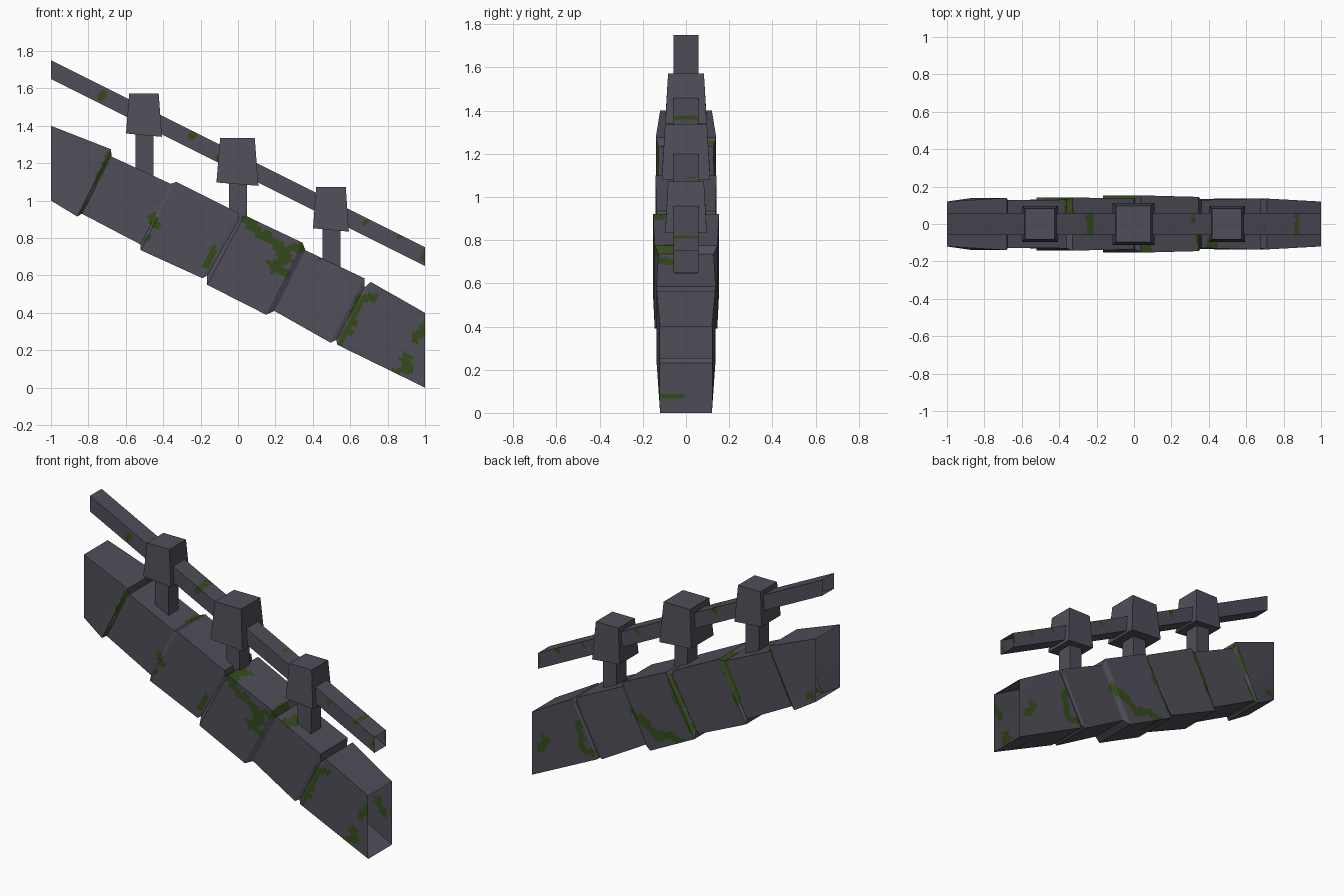
import bpy, bmesh
from mathutils import Vector, noise

if "Cube" in bpy.data.objects:
    bpy.data.objects.remove(bpy.data.objects["Cube"])


def material(name, rgb):
    m = bpy.data.materials.new(name)
    m.diffuse_color = (*rgb, 1)
    m.use_nodes = True
    m.node_tree.nodes["Principled BSDF"].inputs["Base Color"].default_value = m.diffuse_color
    return m


STONE = material("dark stone", (0.080, 0.077, 0.100))
MOSS = material("moss green", (0.035, 0.070, 0.012))

# Moss strokes in the x-z plane: (side, radius, points); side -1 front, 1 back, 0 both
WALL_MOSS = [
    (-1, .028, [(.05, .90), (.12, .82), (.2, .78), (.24, .74), (.34, .75)]),
    (-1, .026, [(.2, .77), (.26, .69), (.18, .66), (.25, .61)]),
    (-1, .02, [(.55, .25), (.62, .38), (.65, .48), (.73, .48)]),
    (-1, .032, [(.95, .26), (1.0, .30)]),
    (-1, .03, [(.85, .08), (.9, .10), (.9, .16)]),
    (-1, .022, [(-.45, .91), (-.44, .86)]),
    (-1, .012, [(-.49, .79), (-.47, .81)]),
    (-1, .014, [(-.17, .65), (-.13, .74)]),
    (0, .012, [(-.69, 1.25), (-.76, 1.09)]),
    (0, .009, [(-.80, 1.0), (-.845, .93)]),
    (1, .028, [(.28, .60), (.17, .55), (.1, .49), (.0, .53), (-.08, .50)]),
    (1, .02, [(.01, .88), (-.08, .70), (-.14, .60)]),
    (1, .022, [(-.35, 1.09), (-.41, 1.0), (-.46, .86)]),
    (1, .03, [(.93, .20), (.9, .25)]),
    (1, .024, [(.56, .27), (.63, .26), (.66, .42)]),
    (1, .018, [(-.97, 1.03), (-.94, 1.02)]),
    (-1, .015, [(.40, .73), (.45, .70)]),
]
RAIL_MOSS = [
    (-1, .018, [(-.73, 1.55), (-.72, 1.57)]),
    (0, .018, [(-.25, 1.34), (-.23, 1.37)]),
    (-1, .014, [(-.11, 1.22), (-.1, 1.24)]),
    (0, .013, [(.68, .88), (.69, .89)]),
    (0, .016, [(.86, .80), (.87, .81)]),
    (0, .018, [(.99, .70), (1.0, .72)]),
    (1, .014, [(.3, 1.07), (.31, 1.08)]),
]


def stroke_distance(p, a, b):
    d = b - a
    t = max(0, min(1, (p - a).dot(d) / d.length_squared))
    return (p - a - d * t).length


def mossy(c, strokes):
    p = Vector((c.x, c.z))
    wobble = 1 + .7 * noise.noise(c * 22)
    for side, r, pts in strokes:
        if side * c.y < 0:
            continue
        for a, b in zip(pts, pts[1:]):
            if stroke_distance(p, Vector(a), Vector(b)) < r * wobble:
                return True
    return False


def finish(bm, name):
    bmesh.ops.recalc_face_normals(bm, faces=bm.faces)
    me = bpy.data.meshes.new(name)
    bm.to_mesh(me)
    bm.free()
    me.materials.append(STONE)
    me.materials.append(MOSS)
    ob = bpy.data.objects.new(name, me)
    bpy.context.collection.objects.link(ob)
    return ob


def loft(name, rings, cuts, strokes):
    """Open-ended tube through rings of (top x, top z, bottom x, bottom z, half width)."""
    bm = bmesh.new()
    prev = None
    for tx, tz, bx, bz, w in rings:
        ring = [bm.verts.new(v) for v in
                ((tx, -w, tz), (tx, w, tz), (bx, w, bz), (bx, -w, bz))]
        if prev:
            for i in range(4):
                j = (i + 1) % 4
                bm.faces.new((prev[i], prev[j], ring[j], ring[i]))
        prev = ring
    bmesh.ops.subdivide_edges(bm, edges=bm.edges[:], cuts=cuts, use_grid_fill=True)
    for f in bm.faces:
        f.material_index = int(mossy(f.calc_center_median(), strokes))
    return finish(bm, name)


def tapered_box(name, x, z0, z1, bottom, top, tilt=0):
    """Box with (half x, half y) sizes at the bottom and top; tilt drops the lower right edge."""
    bm = bmesh.new()
    bmesh.ops.create_cube(bm, size=2)
    for v in bm.verts:
        up = v.co.z > 0
        hx, hy = top if up else bottom
        z = z1 if up else z0 - tilt * v.co.x
        v.co = (x + hx * v.co.x, hy * v.co.y, z)
    return finish(bm, name)


# Sloping wall of six stepped stone blocks
loft("stone_wall", [
    (-1, 1.40, -1, 1.00, .12), (-.68, 1.275, -.86, .915, .14),
    (-.675, 1.235, -.835, .93, .127), (-.36, 1.09, -.52, .765, .13),
    (-.33, 1.10, -.52, .735, .142), (0, .935, -.19, .585, .136),
    (.005, .90, -.165, .60, .134),
    (.035, .922, -.165, .55, .153), (.345, .775, .15, .39, .145),
    (.36, .735, .195, .41, .128), (.675, .585, .495, .24, .137),
    (.675, .535, .525, .255, .130),
    (.71, .565, .53, .23, .136), (1, .40, 1, 0, .12)], 20, WALL_MOSS)

# Sloping handrail
loft("handrail", [(x, 1.25 - x / 2, x, 1.15 - x / 2, .058)
                  for x in (i / 8 - 1 for i in range(17))], 14, RAIL_MOSS)

# Posts with tapered caps gripping the rail
for i, (x, foot, low, high, s) in enumerate((
        (-.5, 1.05, 1.35, 1.572, 1), (0, .80, 1.088, 1.335, 1.17), (.5, .58, .843, 1.073, 1))):
    tapered_box(f"post_{i + 1}", x, foot, low + .05, (.047, .05), (.047, .05))
    tapered_box(f"post_cap_{i + 1}", x - .003, low, high,
                (.096 * s, .096 * s), (.079 * s, .083 * s), .009)
